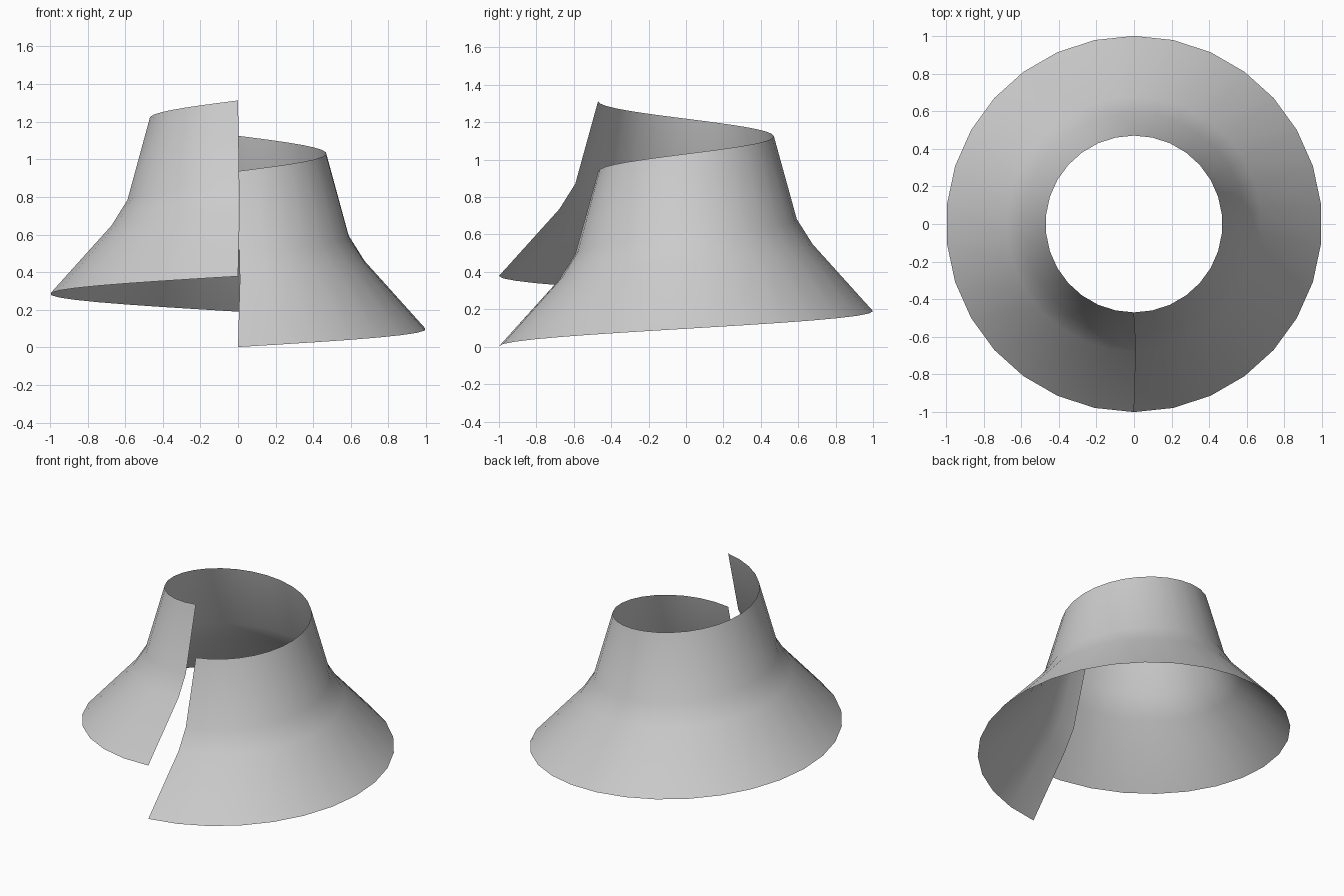
import bpy, bmesh
from math import radians
from mathutils import Matrix

if "Cube" in bpy.data.objects:
    bpy.data.objects.remove(bpy.data.objects["Cube"])

STEPS, RISE = 30, 0.376

# Flared profile at the front, bottom to top: sideways drift, radius, height
PROFILE = [(0.0, 1.0, 0.002), (0.01, 0.677, 0.36),
           (0.007, 0.592, 0.495), (0.0, 0.47, 0.937)]

# Sweep the profile one full turn counter-clockwise while it climbs
bm = bmesh.new()
rows = []
for i in range(STEPS + 1):
    t = i / STEPS
    m = Matrix.Translation((0, 0, RISE * t)) @ Matrix.Rotation(radians(360 * t), 4, 'Z')
    row = [bm.verts.new((x, -r, z)) for x, r, z in PROFILE]
    bmesh.ops.transform(bm, matrix=m, verts=row)
    rows.append(row)

# Skin neighbouring profiles, outside facing out, seam left open
for a, b in zip(rows, rows[1:]):
    for j in range(len(PROFILE) - 1):
        f = bm.faces.new((a[j], b[j], b[j + 1], a[j + 1]))
        f.smooth = True

mesh = bpy.data.meshes.new("spiral_flared_shell")
bm.to_mesh(mesh)
bm.free()
shell = bpy.data.objects.new("spiral_flared_shell", mesh)
bpy.context.collection.objects.link(shell)
